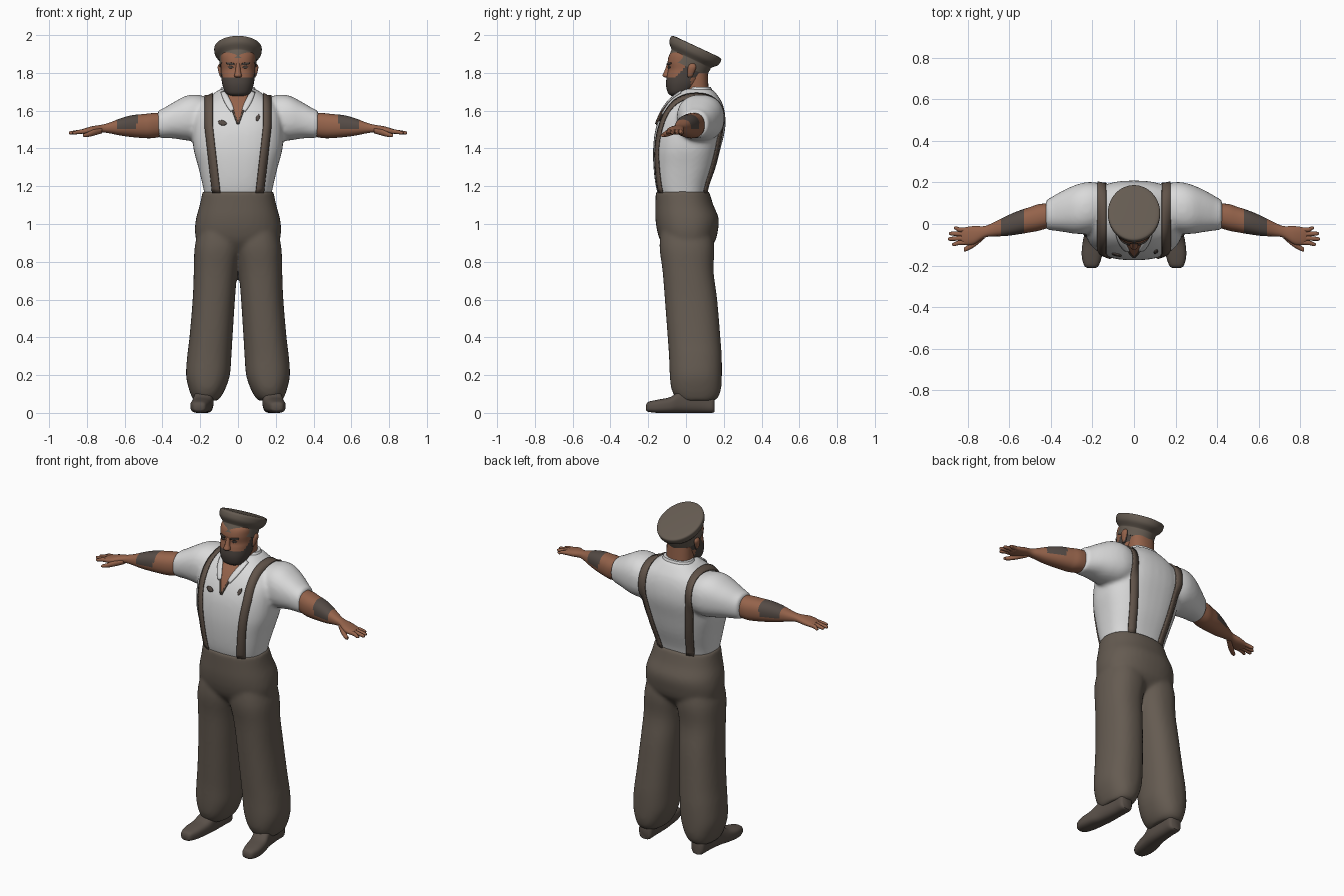
import bpy, bmesh, math
from mathutils import Vector, Matrix
from mathutils.bvhtree import BVHTree

if "Cube" in bpy.data.objects:
    bpy.data.objects.remove(bpy.data.objects["Cube"], do_unlink=True)


def material(name, *rgb):
    mat = bpy.data.materials.new(name)
    mat.use_nodes = True
    mat.diffuse_color = (*rgb, 1)
    shader = mat.node_tree.nodes["Principled BSDF"]
    shader.inputs["Base Color"].default_value = (*rgb, 1)
    shader.inputs["Roughness"].default_value = 0.8
    return mat


WOOL = material("brown wool", 0.13, 0.105, 0.083)
LINEN = material("white linen", 0.7, 0.7, 0.7)
SKIN = material("tanned skin", 0.3, 0.125, 0.07)
HAIR = material("dark hair", 0.07, 0.056, 0.048)
STRAP = material("strap brown", 0.12, 0.088, 0.068)
LEATHER = material("shoe leather", 0.1, 0.08, 0.066)
INK = material("faded ink", 0.09, 0.07, 0.06)
BOTH = (1, -1)


def spline(rings, steps):
    """Catmull-Rom interpolation between rings."""
    out = []
    for i in range(len(rings) - 1):
        a, b, c, d = (rings[min(max(i + k, 0), len(rings) - 1)] for k in (-1, 0, 1, 2))
        for j in range(steps):
            t = j / steps
            out.append([q + t * (r - p) / 2 + t * t * (2 * p - 5 * q + 4 * r - s) / 2
                        + t ** 3 * (3 * q - p - 3 * r + s) / 2
                        for p, q, r, s in zip(a, b, c, d)])
    return out + [rings[-1]]


def loft(bm, axis, rings, sides=(1,), power=2.3, seg=40, steps=4):
    """Skin rounded sections; each ring is a station and the bounds of the other two axes."""
    for side in sides:
        loops = []
        for t, a0, a1, b0, b1 in spline(rings, steps):
            loop = []
            for k in range(seg):
                ang = math.tau * k / seg
                ca, sa = (math.copysign(abs(f) ** (2 / power), f)
                          for f in (math.cos(ang), math.sin(ang)))
                a = (a0 + a1) / 2 + ca * (a1 - a0) / 2
                b = (b0 + b1) / 2 + sa * (b1 - b0) / 2
                x, y, z = {"x": (t, a, b), "y": (a, t, b), "z": (a, b, t)}[axis]
                loop.append(bm.verts.new((side * x, y, z)))
            loops.append(loop)
        for lo, hi in zip(loops, loops[1:]):
            for k in range(seg):
                n = (k + 1) % seg
                bm.faces.new((lo[k], lo[n], hi[n], hi[k]))
        bm.faces.new(loops[0])
        bm.faces.new(loops[-1])


def upright(*rows):
    """Symmetric vertical rings: height, half width, front, back."""
    return [(z, -w, w, f, b) for z, w, f, b in rows]


def finish(bm, name, mats, rule=None, voxel=0, angle=50):
    bmesh.ops.recalc_face_normals(bm, faces=bm.faces)
    if rule:
        for face in bm.faces:
            face.material_index = rule(face.calc_center_median(), face.normal)
    mesh = bpy.data.meshes.new(name)
    bm.to_mesh(mesh)
    bm.free()
    obj = bpy.data.objects.new(name, mesh)
    bpy.context.collection.objects.link(obj)
    for mat in mats:
        mesh.materials.append(mat)
    bpy.ops.object.select_all(action="DESELECT")
    obj.select_set(True)
    bpy.context.view_layer.objects.active = obj
    if voxel:
        remesh = obj.modifiers.new("Blend", "REMESH")
        remesh.mode = "VOXEL"
        remesh.voxel_size = voxel
        relax = obj.modifiers.new("Relax", "SMOOTH")
        relax.iterations = 6
        for mod in ("Blend", "Relax"):
            bpy.ops.object.modifier_apply(modifier=mod)
    bpy.ops.object.shade_smooth_by_angle(angle=math.radians(angle))
    return obj


def surface(obj):
    return BVHTree.FromPolygons([v.co for v in obj.data.vertices],
                                [p.vertices[:] for p in obj.data.polygons])


def plate(name, tree, rows, mat, lift=0.004):
    """Thin patch laid on a surface; rows hold ray origins and directions."""
    bm = bmesh.new()
    grid = []
    for row in rows:
        line = []
        for origin, ray in row:
            origin, ray = Vector(origin), Vector(ray)
            hit = tree.ray_cast(origin, ray)[0] or tree.find_nearest(origin)[0]
            line.append(bm.verts.new(hit - ray * lift))
        grid.append(line)
    for lo, hi in zip(grid, grid[1:]):
        for k in range(len(lo) - 1):
            bm.faces.new((lo[k], lo[k + 1], hi[k + 1], hi[k]))
    obj = finish(bm, name, [mat])
    solid = obj.modifiers.new("Thickness", "SOLIDIFY")
    solid.thickness, solid.offset = 0.007, 0


def front_ray(x, z):
    return (x, -1, z), (0, 1, 0)


def front_strip(name, tree, ends, half, mat, lift=0.004, count=10, taper=0):
    """Strip seen from the front between two points, tapering at its ends."""
    (xa, za), (xb, zb) = ends
    along = Vector((xb - xa, zb - za))
    across = Vector((-along.y, along.x)).normalized()
    rows = []
    for i in range(count + 1):
        t = i / count
        w = half * (1 - taper * abs(2 * t - 1) ** 2)
        mid = Vector((xa, za)) + along * t
        rows.append([front_ray(*(mid + across * w * k)) for k in (-1, -0.3, 0.3, 1)])
    plate(name, tree, rows, mat, lift)


# Trousers: two full legs blended into the hips
bm = bmesh.new()
loft(bm, "z", [(.065, .11, .235, -.035, .15), (.085, .09, .245, -.058, .172),
               (.13, .066, .261, -.078, .186), (.2, .043, .275, -.086, .19),
               (.3, .035, .269, -.09, .189), (.4, .029, .257, -.097, .182),
               (.6, .016, .24, -.112, .165), (.75, .003, .234, -.124, .146),
               (.88, -.02, .229, -.14, .15), (1, -.02, .2, -.13, .13)], BOTH)
loft(bm, "z", upright((.84, .12, -.08, .1), (.9, .21, -.13, .15), (.96, .228, -.152, .168),
                      (1.03, .222, -.162, .173), (1.1, .203, -.162, .145),
                      (1.175, .187, -.16, .122)))
finish(bm, "trousers", [WOOL], voxel=0.011)

# Shoes
bm = bmesh.new()
loft(bm, "y", [(-.212, .185, .222, .015, .04), (-.2, .17, .24, .006, .058),
               (-.15, .153, .252, 0, .07), (-.08, .14, .246, 0, .085),
               (-.02, .13, .232, 0, .125), (.08, .13, .22, 0, .13),
               (.135, .132, .216, 0, .1), (.15, .145, .205, .005, .08)], BOTH, power=2.8)
finish(bm, "shoes", [LEATHER])

# Shirt: torso and short sleeves blended together
bm = bmesh.new()
loft(bm, "z", upright((1.13, .172, -.14, .105), (1.2, .186, -.16, .122),
                      (1.3, .21, -.172, .157), (1.4, .236, -.174, .183),
                      (1.5, .242, -.162, .207), (1.58, .235, -.133, .207),
                      (1.64, .2, -.096, .192), (1.68, .145, -.06, .168),
                      (1.715, .095, -.02, .14)), power=2.5)
loft(bm, "x", [(.1, 0, .18, 1.47, 1.65), (.2, -.04, .202, 1.44, 1.682),
               (.27, -.048, .192, 1.442, 1.68), (.34, -.038, .162, 1.453, 1.645),
               (.4, -.03, .128, 1.455, 1.61), (.425, -.027, .115, 1.457, 1.602)], BOTH)
shirt = finish(bm, "shirt", [LINEN], voxel=0.011)
cloth = surface(shirt)

# Neck and collar
bm = bmesh.new()
loft(bm, "z", upright((1.62, .08, -.02, .125), (1.7, .076, -.012, .12), (1.8, .075, 0, .115)))
finish(bm, "neck", [SKIN])
bm = bmesh.new()
loft(bm, "z", upright((1.66, .125, -.02, .16), (1.7, .1, -.005, .142), (1.725, .088, .015, .132)))
finish(bm, "collar", [LINEN])

# Open shirt front with its edges
rows = []
for i in range(13):
    z = 1.535 + i * 0.0135
    w = 0.003 + i * 0.0046
    rows.append([front_ray(w * k / 4, z) for k in range(-4, 5)])
plate("open_chest", cloth, rows, SKIN)
for s, side in ((1, "left"), (-1, "right")):
    front_strip(side + "_neckline", cloth, ((s * .002, 1.53), (s * .06, 1.69)), .004, STRAP, .008)
    front_strip(side + "_lapel", cloth, ((s * .03, 1.6), (s * .082, 1.7)), .016, LINEN, .009, taper=.4)
front_strip("large_stain", cloth, ((-.105, 1.54), (-.06, 1.53)), .013, INK, .003, taper=.8)
front_strip("small_stain", cloth, ((.1, 1.545), (.11, 1.58)), .009, INK, .003, taper=.8)

# Suspenders run up the front, over the shoulder and down the back
for s, side in ((1, "left"), (-1, "right")):
    path = []
    for i in range(15):
        t = i / 14
        path.append((.115 + .038 * t, -1, 1.165 + .335 * t, 1, 0))
    for i in range(1, 24):
        a = math.pi * i / 24
        path.append((.155, .03 - math.cos(a), 1.5 + math.sin(a), math.cos(a), -math.sin(a)))
    for i in range(15):
        t = i / 14
        path.append((.153 - .053 * t, 1, 1.5 - .335 * t, -1, 0))
    rows = [[((s * (x + k * .021), y, z), (0, dy, dz)) for k in (-1, 0, 1)]
            for x, y, z, dy, dz in path]
    plate(side + "_suspender", cloth, rows, STRAP, .005)

# Arms with palms, fingers and thumbs; inked forearms
bm = bmesh.new()
loft(bm, "x", [(.36, 0, .1, 1.47, 1.59), (.45, -.03, .097, 1.455, 1.587),
               (.5, -.04, .082, 1.455, 1.582), (.56, -.05, .062, 1.46, 1.576),
               (.62, -.058, .036, 1.468, 1.56), (.68, -.06, .006, 1.48, 1.537),
               (.72, -.066, -.01, 1.484, 1.526), (.77, -.097, -.01, 1.477, 1.518),
               (.81, -.102, -.015, 1.475, 1.507), (.83, -.092, -.022, 1.48, 1.5)],
     BOTH, seg=32, steps=6)
for i, tip in enumerate((.868, .89, .896, .876)):
    y, end = -.027 - i * .021, -.02 - i * .026
    loft(bm, "x", [(.79, y - .01, y + .01, 1.48, 1.503), (.84, y - .011, y + .011, 1.477, 1.499),
                   (tip - .01, end - .009, end + .009, 1.474, 1.491),
                   (tip, end - .004, end + .004, 1.478, 1.487)], BOTH, seg=12)
loft(bm, "x", [(.72, -.07, -.03, 1.48, 1.51), (.765, -.108, -.07, 1.467, 1.5),
               (.8, -.128, -.1, 1.46, 1.484), (.82, -.134, -.115, 1.462, 1.477)], BOTH, seg=14)


def inked(c, n):
    start = .53 + .5 * max(0, 1.54 - c.z)
    return int(start < abs(c.x) < .645 and n.z > -.15)


finish(bm, "arms", [SKIN, INK], inked)

# Head with nose, ears, beard and hair
bm = bmesh.new()
loft(bm, "z", upright((1.678, .04, -.078, -.01), (1.695, .066, -.096, .025),
                      (1.74, .083, -.106, .07), (1.79, .089, -.1, .1), (1.82, .09, -.094, .112),
                      (1.86, .092, -.097, .112), (1.9, .088, -.085, .1), (1.93, .06, -.05, .06)),
     seg=64, steps=6)
loft(bm, "z", upright((1.775, .012, -.11, -.08), (1.785, .02, -.124, -.08),
                      (1.81, .014, -.114, -.08), (1.85, .011, -.1, -.07)), seg=16)
loft(bm, "z", [(1.775, .08, .09, .01, .03), (1.79, .08, .099, .008, .038),
               (1.83, .08, .108, .01, .054), (1.85, .08, .098, .02, .045)], BOTH, seg=16)


def whiskers(c, n):
    if abs(c.x) > .093 or abs(c.x) < .021 and c.y < -.11 and c.z > 1.775:
        return 0
    if c.y > .025:
        return int(c.z > 1.775)
    return int(c.z < 1.775 + max(0, c.y + .055) * 1.1)


head = finish(bm, "head", [SKIN, HAIR], whiskers)
face = surface(head)
for s, side in ((1, "left"), (-1, "right")):
    front_strip(side + "_eye", face, ((s * .024, 1.829), (s * .052, 1.831)), .006, INK, .001, taper=.8)
    front_strip(side + "_brow", face, ((s * .018, 1.846), (s * .062, 1.851)), .006, HAIR, .003, taper=.5)

# Flat-topped cap, tipped back
bm = bmesh.new()
loft(bm, "z", [(h, -r, r, -1.17 * r, 1.17 * r) for h, r in
               ((0, .097), (.04, .098), (.05, .1), (.075, .121), (.1, .126), (.114, .122),
                (.118, .1))], power=2, seg=56, steps=3)
bm.transform(Matrix.Translation((0, .008, 1.832)) @ Matrix.Rotation(math.radians(-25), 4, "X"))
finish(bm, "cap", [WOOL], angle=40)
